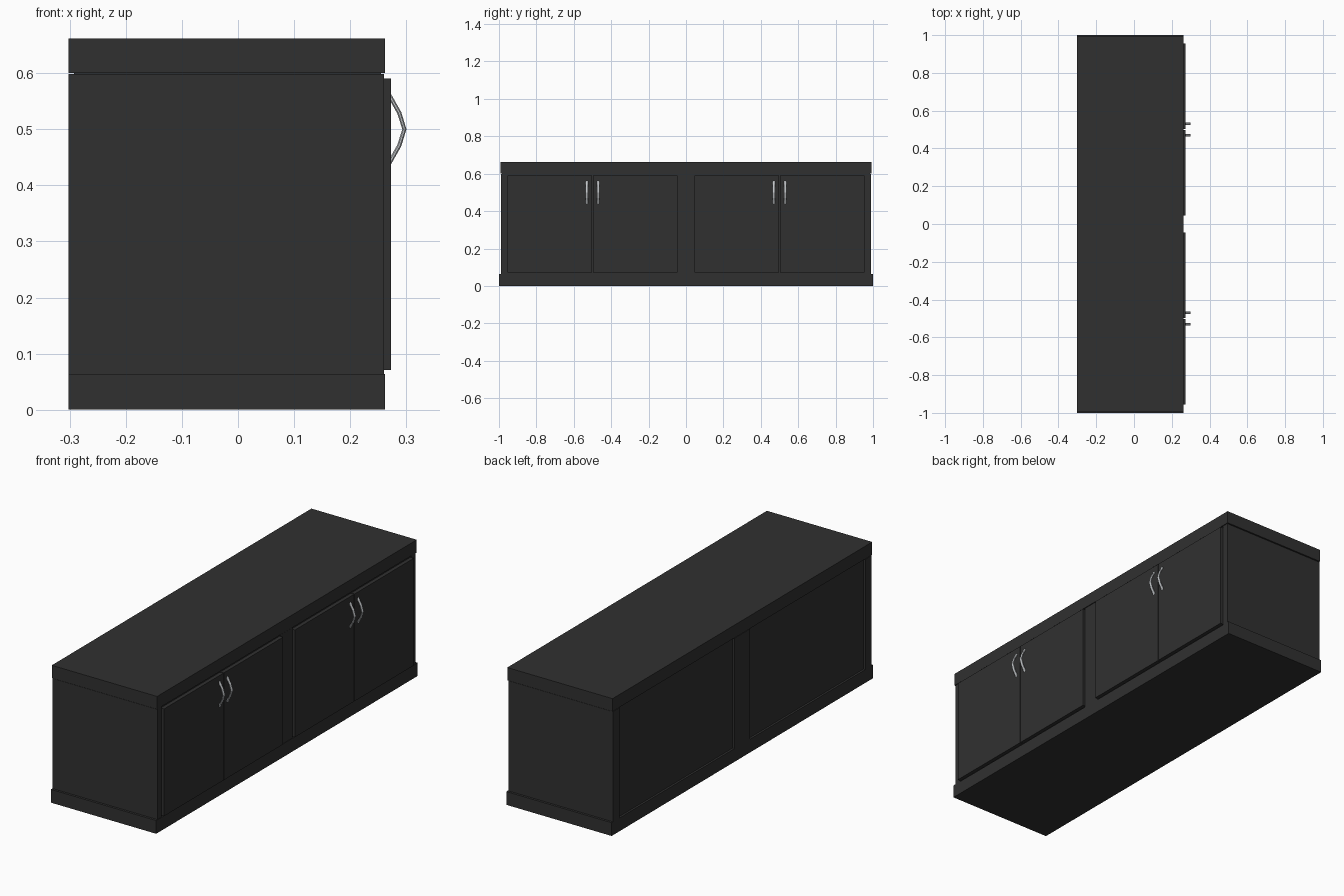
import bpy, bmesh, math
from mathutils import Vector

if "Cube" in bpy.data.objects:
    bpy.data.objects.remove(bpy.data.objects["Cube"])


def material(name, rgb):
    m = bpy.data.materials.new(name)
    m.diffuse_color = (*rgb, 1)
    m.use_nodes = True
    m.node_tree.nodes["Principled BSDF"].inputs["Base Color"].default_value = m.diffuse_color
    return m


BLACK = material("black wood", (0.03, 0.03, 0.03))
METAL = material("brushed metal", (0.55, 0.57, 0.59))


def finish(name, bm, mat):
    bmesh.ops.recalc_face_normals(bm, faces=bm.faces[:])
    me = bpy.data.meshes.new(name)
    bm.to_mesh(me)
    bm.free()
    me.materials.append(mat)
    ob = bpy.data.objects.new(name, me)
    bpy.context.collection.objects.link(ob)
    return ob


def box(name, x, y, z, mat=BLACK):
    bm = bmesh.new()
    bmesh.ops.create_cube(bm, size=1)
    for v in bm.verts:
        v.co = Vector([(a + b) / 2 + c * (b - a) for (a, b), c in zip((x, y, z), v.co)])
    return finish(name, bm, mat)


# plinth, carcass core and top slab
box("plinth", (-0.302, 0.262), (-1, 1), (0, 0.064))
box("carcass", (-0.292, 0.255), (-0.985, 0.985), (0.064, 0.60))
box("top_slab", (-0.302, 0.262), (-0.993, 0.993), (0.60, 0.662))

# upright stiles framing the recessed back panels and the door openings
for name, y in (("left_stile", (-0.988, -0.94)), ("middle_stile", (-0.06, 0.06)),
                ("right_stile", (0.94, 0.988))):
    box("back_" + name, (-0.302, -0.28), y, (0.064, 0.598))
for name, y in (("left_stile", (-0.988, -0.955)), ("middle_stile", (-0.045, 0.045)),
                ("right_stile", (0.955, 0.988))):
    box("front_" + name, (0.25, 0.26), y, (0.064, 0.598))
# side panels
for name, s in (("left", -1), ("right", 1)):
    box(name + "_side_panel", (-0.302, 0.259), tuple(sorted((s * 0.98, s * 0.989))), (0.064, 0.597))


# bow handle: flattened tube swept along a shallow arc
def handle(name, y):
    path = [(0.270, 0.44), (0.2875, 0.471), (0.2965, 0.50), (0.2875, 0.529), (0.270, 0.56)]
    bm = bmesh.new()
    rings = []
    for i, (px, pz) in enumerate(path):
        a, b = path[max(i - 1, 0)], path[min(i + 1, len(path) - 1)]
        t = Vector((b[0] - a[0], 0, b[1] - a[1])).normalized()
        n = Vector((t.z, 0, -t.x))
        ring = []
        for k in range(8):
            ang = math.tau * (k + 0.5) / 8
            ring.append(bm.verts.new(Vector((px, y, pz)) + n * 0.004 * math.cos(ang)
                                     + Vector((0, 0.0075 * math.sin(ang), 0))))
        rings.append(ring)
    for r, q in zip(rings, rings[1:]):
        for k in range(8):
            bm.faces.new((r[k], r[(k + 1) % 8], q[(k + 1) % 8], q[k]))
    bm.faces.new(rings[0])
    bm.faces.new(rings[-1])
    finish(name, bm, METAL)


# four doors in two pairs, each with a handle near the meeting edge
for bay, c in (("left", -0.5), ("right", 0.5)):
    for side, s in (("left", -1), ("right", 1)):
        y = tuple(sorted((c + s * 0.002, c + s * 0.455)))
        box(f"{bay}_bay_{side}_door", (0.254, 0.273), y, (0.071, 0.59))
        handle(f"{bay}_bay_{side}_handle", c + s * 0.03)
